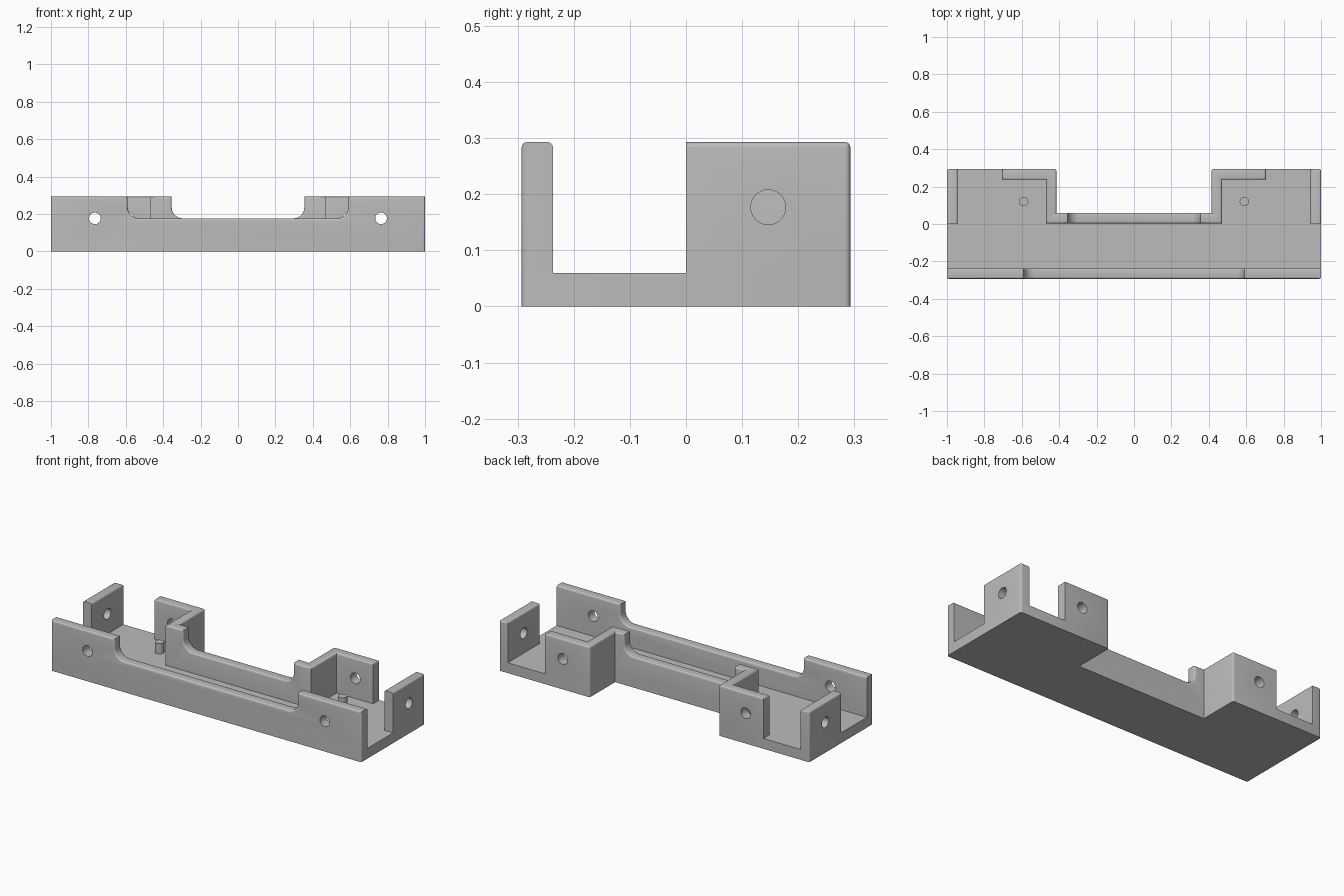
import bpy, bmesh, math
from mathutils import Matrix, Vector

cube = bpy.data.objects.get("Cube")
if cube:
    bpy.data.objects.remove(cube, do_unlink=True)

FLOOR, TOP, HALF, WALL = 0.06, 0.293, 0.293, 0.056
MID = 0.177           # notch height and hole height
EDGE, HOLE = 0.01, 0.031

grey = bpy.data.materials.new("plain grey")
grey.use_nodes = True
colour = (0.5, 0.5, 0.5, 1)
grey.diffuse_color = colour
grey.node_tree.nodes["Principled BSDF"].inputs["Base Color"].default_value = colour


def finish(bm, name):
    mesh = bpy.data.meshes.new(name)
    bm.to_mesh(mesh)
    bm.free()
    mesh.materials.append(grey)
    obj = bpy.data.objects.new(name, mesh)
    bpy.context.collection.objects.link(obj)
    return obj


def activate(obj):
    bpy.ops.object.select_all(action='DESELECT')
    obj.select_set(True)
    bpy.context.view_layer.objects.active = obj


def rod(name, centre, radius, length, axis='Z'):
    turn = {'X': Matrix.Rotation(math.pi / 2, 4, 'Y'),
            'Y': Matrix.Rotation(math.pi / 2, 4, 'X'), 'Z': Matrix()}[axis]
    bm = bmesh.new()
    bmesh.ops.create_cone(bm, cap_ends=True, segments=40, radius1=radius, radius2=radius,
                          depth=length, matrix=Matrix.Translation(centre) @ turn)
    return finish(bm, name)


def solid(name, points, push, rounded, holes=()):
    """Extrude an outline, round the chosen convex or rim edges, drill holes."""
    bm = bmesh.new()
    face = bm.faces.new([bm.verts.new(p) for p in points])
    new = bmesh.ops.extrude_face_region(bm, geom=[face])["geom"]
    bmesh.ops.translate(bm, vec=push, verts=[v for v in new if isinstance(v, bmesh.types.BMVert)])
    bmesh.ops.recalc_face_normals(bm, faces=bm.faces)
    chosen = []
    for e in bm.edges:
        a, b = (v.co for v in e.verts)
        if e.is_convex and rounded((a + b) / 2, (b - a).normalized()):
            chosen.append(e)
    bmesh.ops.bevel(bm, geom=chosen, offset=EDGE, segments=4, profile=0.5,
                    affect='EDGES', clamp_overlap=True)
    obj = finish(bm, name)
    for centre, axis in holes:
        cutter = rod("hole_cutter", centre, HOLE, 0.2, axis)
        cutter.hide_render = True
        mod = obj.modifiers.new("hole", 'BOOLEAN')
        mod.operation, mod.solver, mod.object = 'DIFFERENCE', 'EXACT', cutter
        activate(obj)
        bpy.ops.object.modifier_apply(modifier=mod.name)
        bpy.data.objects.remove(cutter, do_unlink=True)
    activate(obj)
    bpy.ops.object.shade_smooth_by_angle(angle=math.radians(35))
    return obj


def notched(end, notch, y, radius=0.06):
    """Wall outline with a round-cornered dip in its top."""
    half = [(end, FLOOR), (end, TOP), (notch, TOP)]
    for i in range(9):
        t = math.pi / 2 * i / 8
        half.append((notch - radius + radius * math.cos(t),
                     MID + radius - radius * math.sin(t)))
    both = half + [(-x, z) for x, z in reversed(half)]
    return [Vector((x, y, z)) for x, z in both]


def rim(m, d):
    return m.z > FLOOR + 0.01 and abs(d.y) < 0.5


# Floor plate with the recess at the back
right = [(1, -HALF), (1, HALF), (0.415, HALF), (0.415, FLOOR)]
plan = right + [(-x, y) for x, y in reversed(right)]
solid("floor", [Vector((x, y, 0)) for x, y in plan], (0, 0, FLOOR),
      lambda m, d: abs(d.z) > 0.5 and abs(m.y) > 0.2)

# Front wall and low middle wall
solid("front_wall", notched(1, 0.59, -HALF), (0, WALL, 0),
      lambda m, d: rim(m, d) and (abs(m.x) < 0.99 or m.y < -0.28),
      [((s * 0.765, -HALF, MID), 'Y') for s in (-1, 1)])
solid("middle_wall", notched(0.44, 0.355, 0.003), (0, FLOOR - 0.003, 0),
      lambda m, d: rim(m, d) and abs(m.x) < 0.43)

for side, s in (("left", 1), ("right", -1)):
    # Corner bracket: side wall and back wall in one piece
    plan = [(0.415, 0.003), (0.47, 0.003), (0.47, HALF - WALL), (0.705, HALF - WALL),
            (0.705, HALF), (0.415, HALF)]
    solid(side + "_back_bracket", [Vector((s * x, y, FLOOR)) for x, y in plan],
          (0, 0, TOP - FLOOR),
          lambda m, d: m.z > FLOOR + 0.01 and (abs(d.z) < 0.5 or m.y > 0.28 and abs(m.x) < 0.5),
          [((s * 0.59, HALF, MID), 'Y')])

    # End wall, square at its front edge
    plan = [(1 - WALL, 0), (1, 0), (1, HALF), (1 - WALL, HALF)]
    solid(side + "_end_wall", [Vector((s * x, y, FLOOR)) for x, y in plan],
          (0, 0, TOP - FLOOR),
          lambda m, d: m.y > 0.01 and m.z > FLOOR + 0.01
          and (abs(d.z) < 0.5 or abs(m.x) > 0.99),
          [((s, HALF / 2, MID), 'X')])

    # Locating peg
    peg = rod(side + "_peg", (s * 0.59, 0.12, FLOOR + 0.025), 0.025, 0.07)
    activate(peg)
    bpy.ops.object.shade_smooth_by_angle(angle=math.radians(35))
